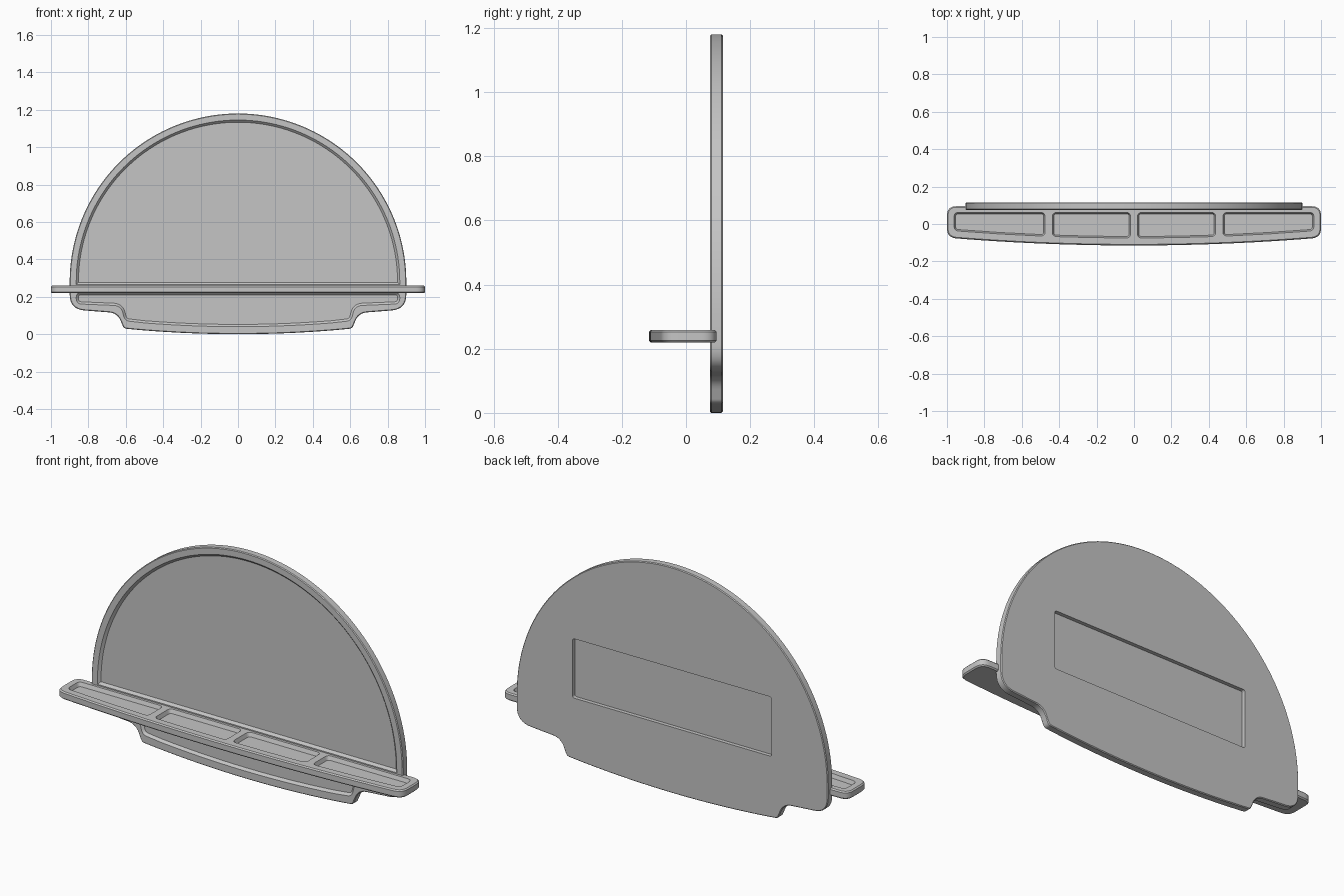
import bpy
import bmesh
from math import cos, sin, pi, radians
from mathutils import Vector

if "Cube" in bpy.data.objects:
    bpy.data.objects.remove(bpy.data.objects["Cube"], do_unlink=True)

GREY = (0.56, 0.56, 0.56, 1)
grey = bpy.data.materials.new("mid grey")
grey.use_nodes = True
grey.diffuse_color = GREY
grey.node_tree.nodes["Principled BSDF"].inputs["Base Color"].default_value = GREY


def mirrored(half):
    """Close a half outline (bottom centre to top centre) across u = 0."""
    return half + [(-p[0], *p[1:]) for p in reversed(half) if abs(p[0]) > 1e-5]


def rounded(corners, steps=8):
    """Closed outline from (u, v, cut); corners with a cut become curves."""
    out = []
    for i, (u, v, cut) in enumerate(corners):
        p = Vector((u, v))
        if not cut:
            out.append(p)
            continue
        a = Vector(corners[i - 1][:2]) - p
        b = Vector(corners[(i + 1) % len(corners)][:2]) - p
        a, b = p + a.normalized() * cut, p + b.normalized() * cut
        for k in range(steps + 1):
            t = k / steps
            out.append(a * (1 - t) ** 2 + p * 2 * t * (1 - t) + b * t ** 2)
    return out


def inset(outline, amount):
    """Move a counter-clockwise outline inward."""
    out = []
    for i, p in enumerate(outline):
        a = (p - outline[i - 1]).normalized()
        b = (outline[(i + 1) % len(outline)] - p).normalized()
        na, nb = Vector((-a.y, a.x)), Vector((-b.y, b.x))
        out.append(p + (na + nb) * amount / max(1 + na.dot(nb), 0.5))
    return out


def loft(name, outline, levels, upright):
    """Solid through (depth, inset) levels of one outline."""
    bm = bmesh.new()
    rings = []
    for depth, amount in levels:
        rings.append([bm.verts.new((p.x, depth, p.y) if upright else (p.x, p.y, depth))
                      for p in inset(outline, amount)])
    for r, s in zip(rings, rings[1:]):
        for i in range(len(r)):
            bm.faces.new((r[i - 1], r[i], s[i], s[i - 1]))
    bm.faces.new(list(reversed(rings[0])))
    bm.faces.new(rings[-1])
    bm.normal_update()
    if bm.calc_volume(signed=True) < 0:
        bmesh.ops.reverse_faces(bm, faces=bm.faces)
    mesh = bpy.data.meshes.new(name)
    bm.to_mesh(mesh)
    bm.free()
    mesh.materials.append(grey)
    obj = bpy.data.objects.new(name, mesh)
    bpy.context.collection.objects.link(obj)
    return obj


def carve(obj, cutters):
    """Cut the recesses, drop the cutters and smooth the result."""
    bpy.ops.object.select_all(action='DESELECT')
    obj.select_set(True)
    bpy.context.view_layer.objects.active = obj
    for c in cutters:
        mod = obj.modifiers.new("recess", 'BOOLEAN')
        mod.operation, mod.solver, mod.object = 'DIFFERENCE', 'EXACT', c
        bpy.ops.object.modifier_apply(modifier=mod.name)
        bpy.data.objects.remove(c, do_unlink=True)
    bpy.ops.object.shade_smooth_by_angle(angle=radians(30))


def dome(radius, base, n=40):
    return [(radius * cos(pi / 2 * k / n), base + radius * sin(pi / 2 * k / n), 0)
            for k in range(n + 1)]


def sag(z, width, n=8):
    """Shallow curved bottom edge from the centre outward."""
    return [(width * k / n, z + 0.08 * (width * k / n) ** 2, 0) for k in range(n)]


# Backboard with an arched top and a stepped, gently curved foot
FRONT, BACK = 0.075, 0.115
board_outline = rounded(mirrored(
    sag(0, 0.59) + [(0.61, 0.03, 0.015), (0.645, 0.113, 0.045), (0.9, 0.133, 0.08)]
    + dome(0.9, 0.28)))
board = loft("backboard", board_outline,
             [(FRONT, 0.004), (FRONT + 0.004, 0), (BACK - 0.004, 0), (BACK, 0.004)], True)

# Recessed panels on the front, with sloping walls
recess = [(FRONT - 0.01, -0.006), (FRONT, 0), (FRONT + 0.012, 0.012)]
arch = loft("arch_cutter", rounded(mirrored([(0, 0.265, 0), (0.865, 0.265, 0)]
                                            + dome(0.865, 0.28))), recess, True)
foot = loft("foot_cutter", rounded(mirrored(
    sag(0.04, 0.57) + [(0.605, 0.072, 0.025), (0.625, 0.152, 0.04), (0.865, 0.162, 0.03),
                       (0.865, 0.222, 0.026), (0, 0.222, 0)])), recess, True)

# Shallow rectangular pocket on the back
slot = loft("slot_cutter", rounded(mirrored(
    [(0, 0.345, 0), (0.575, 0.345, 0.012), (0.575, 0.655, 0.012), (0, 0.655, 0)])),
    [(BACK - 0.02, 0), (BACK + 0.02, 0)], True)
carve(board, [arch, foot, slot])


# Shelf with a bowed front edge
def bow(x, offset=0):
    return -0.115 + 0.042 * x * x + offset


LOW, HIGH = 0.219, 0.259
shelf_outline = rounded(mirrored(
    [(k / 12, bow(k / 12), 0) for k in range(12)]
    + [(1, bow(1), 0.05), (1, 0.095, 0.05), (0, 0.095, 0)]))
shelf = loft("shelf", shelf_outline,
             [(LOW, 0.006), (LOW + 0.006, 0), (HIGH - 0.006, 0), (HIGH, 0.006)], False)

# Four tray pockets in the shelf
trays = []
for x0, x1 in ((-0.962, -0.475), (-0.437, -0.018), (0.018, 0.437), (0.475, 0.962)):
    mid = (x0 + x1) / 2
    outline = rounded([(x0, bow(x0, 0.04), 0.025), (mid, bow(mid, 0.04), 0),
                       (x1, bow(x1, 0.04), 0.025), (x1, 0.062, 0.025), (x0, 0.062, 0.025)])
    trays.append(loft("tray_cutter", outline,
                      [(HIGH - 0.02, 0.008), (HIGH, 0), (HIGH + 0.01, -0.004)], False))
carve(shelf, trays)
